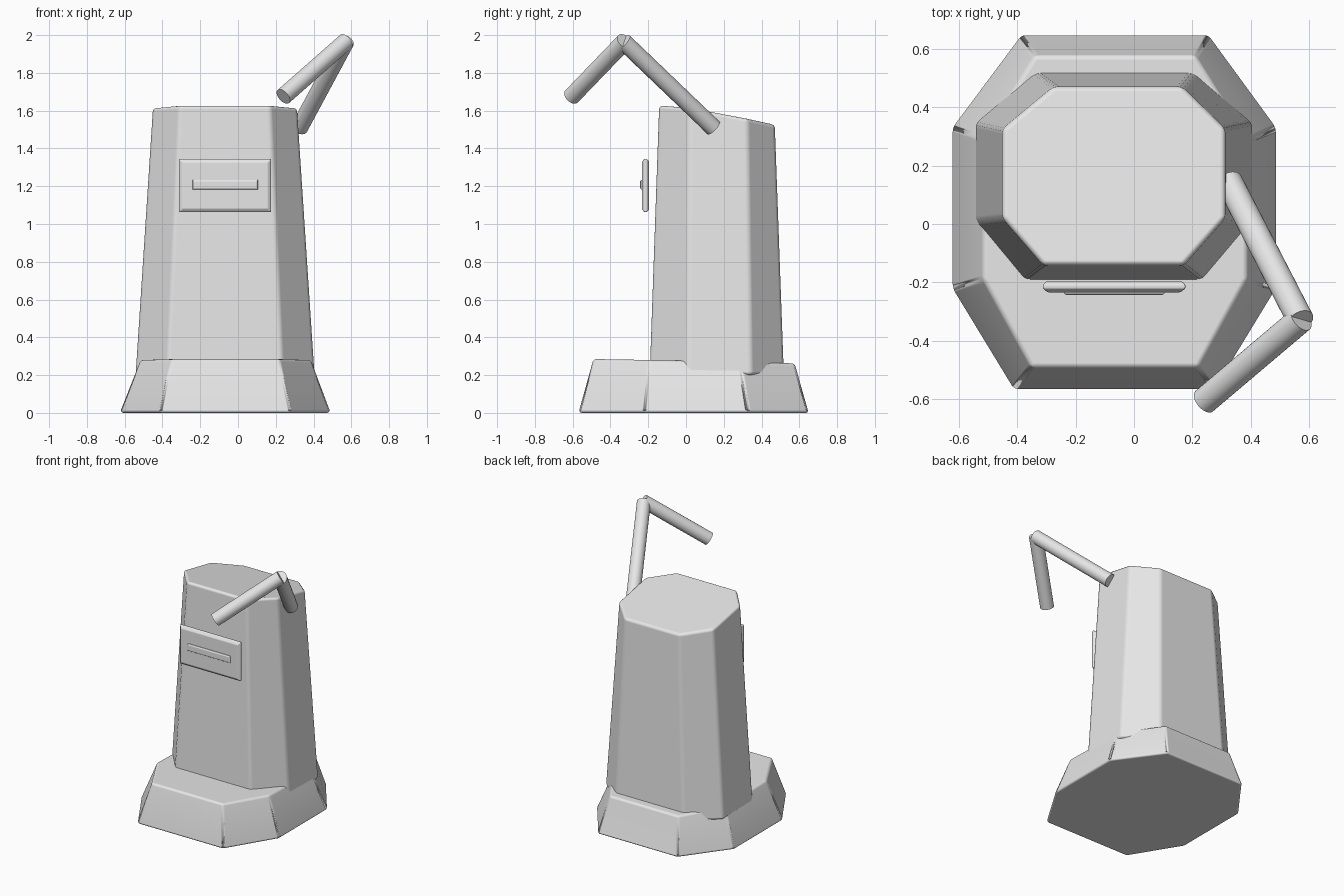
import bpy
import bmesh
from mathutils import Vector

if "Cube" in bpy.data.objects:
    bpy.data.objects.remove(bpy.data.objects["Cube"])

grey = bpy.data.materials.new("light grey")
grey.diffuse_color = (0.8, 0.8, 0.8, 1)
grey.use_nodes = True
grey.node_tree.nodes["Principled BSDF"].inputs["Base Color"].default_value = grey.diffuse_color


def loft(name, rings, bevel=0.0, segments=2):
    """Closed solid skinned through rings that have equal point counts."""
    bm = bmesh.new()
    loops = [[bm.verts.new(p) for p in ring] for ring in rings]
    n = len(loops[0])
    for a, b in zip(loops, loops[1:]):
        for i in range(n):
            j = (i + 1) % n
            bm.faces.new((a[i], a[j], b[j], b[i]))
    bm.faces.new(loops[0][::-1])
    bm.faces.new(loops[-1])
    bmesh.ops.recalc_face_normals(bm, faces=bm.faces)
    mesh = bpy.data.meshes.new(name)
    bm.to_mesh(mesh)
    bm.free()
    obj = bpy.data.objects.new(name, mesh)
    bpy.context.collection.objects.link(obj)
    finish(obj)
    if bevel:
        mod = obj.modifiers.new("soft edges", 'BEVEL')
        mod.width = bevel
        mod.segments = segments
        mod.limit_method = 'ANGLE'
        mod.angle_limit = 0.3
        mod.harden_normals = True
    return obj


def finish(obj):
    obj.data.materials.append(grey)
    bpy.ops.object.select_all(action='DESELECT')
    obj.select_set(True)
    bpy.context.view_layer.objects.active = obj
    bpy.ops.object.shade_smooth_by_angle(angle=0.6)


def octagon(front, right, back, left, z):
    """front/back: (x0, x1, y); right/left: (x, y0, y1); z: four heights front to back."""
    zf, zs0, zs1, zb = z
    return [(front[0], front[2], zf), (front[1], front[2], zf),
            (right[0], right[1], zs0), (right[0], right[2], zs1),
            (back[1], back[2], zb), (back[0], back[2], zb),
            (left[0], left[2], zs1), (left[0], left[1], zs0)]


def rect(x0, x1, z0, z1, y, inset=0.0):
    return [(x0 + inset, y, z0 + inset), (x1 - inset, y, z0 + inset),
            (x1 - inset, y, z1 - inset), (x0 + inset, y, z1 - inset)]


def rod(name, start, end, radius):
    a, b = Vector(start), Vector(end)
    bpy.ops.mesh.primitive_cylinder_add(vertices=32, radius=radius,
                                        depth=(b - a).length, location=(a + b) / 2)
    obj = bpy.context.object
    obj.name = name
    obj.rotation_euler = (b - a).to_track_quat('Z', 'Y').to_euler()
    finish(obj)
    return obj


# Flared foot
loft("base", [
    octagon((-0.41, 0.275, -0.567), (0.487, -0.22, 0.33),
            (-0.385, 0.255, 0.65), (-0.622, -0.22, 0.33), (0, 0, 0, 0)),
    octagon((-0.41, 0.275, -0.565), (0.485, -0.22, 0.33),
            (-0.385, 0.255, 0.645), (-0.62, -0.22, 0.33), (0.015,) * 4),
    octagon((-0.35, 0.22, -0.49), (0.385, -0.19, 0.29),
            (-0.34, 0.21, 0.575), (-0.515, -0.19, 0.29),
            (0.285, 0.28, 0.27, 0.262)),
], 0.02, 3)

# Tapered eight-sided tower with a sloping top
loft("tower", [
    octagon((-0.375, 0.235, -0.192), (0.405, 0.01, 0.345),
            (-0.34, 0.205, 0.518), (-0.542, 0.01, 0.345), (0.2,) * 4),
    octagon((-0.31, 0.17, -0.142), (0.312, 0.02, 0.325),
            (-0.275, 0.165, 0.47), (-0.45, 0.02, 0.325),
            (1.627, 1.617, 1.557, 1.525)),
], 0.018, 3)

# Chamfered panel in front of the tower
px = (-0.312, 0.176, 1.063, 1.345)
loft("front_panel", [rect(*px, -0.195, 0.014), rect(*px, -0.207),
                     rect(*px, -0.221), rect(*px, -0.234, 0.018)], 0.005)

# Raised bar on the panel
loft("panel_bar", [rect(-0.24, 0.105, 1.182, 1.234, -0.23),
                   rect(-0.24, 0.105, 1.182, 1.234, -0.238),
                   rect(-0.24, 0.105, 1.182, 1.234, -0.243, 0.008)], 0.003)

# Bent arm
rod("upper_arm", (0.325, 0.145, 1.51), (0.57, -0.33, 1.965), 0.046)
rod("forearm", (0.572, -0.325, 1.967), (0.24, -0.606, 1.675), 0.046)
